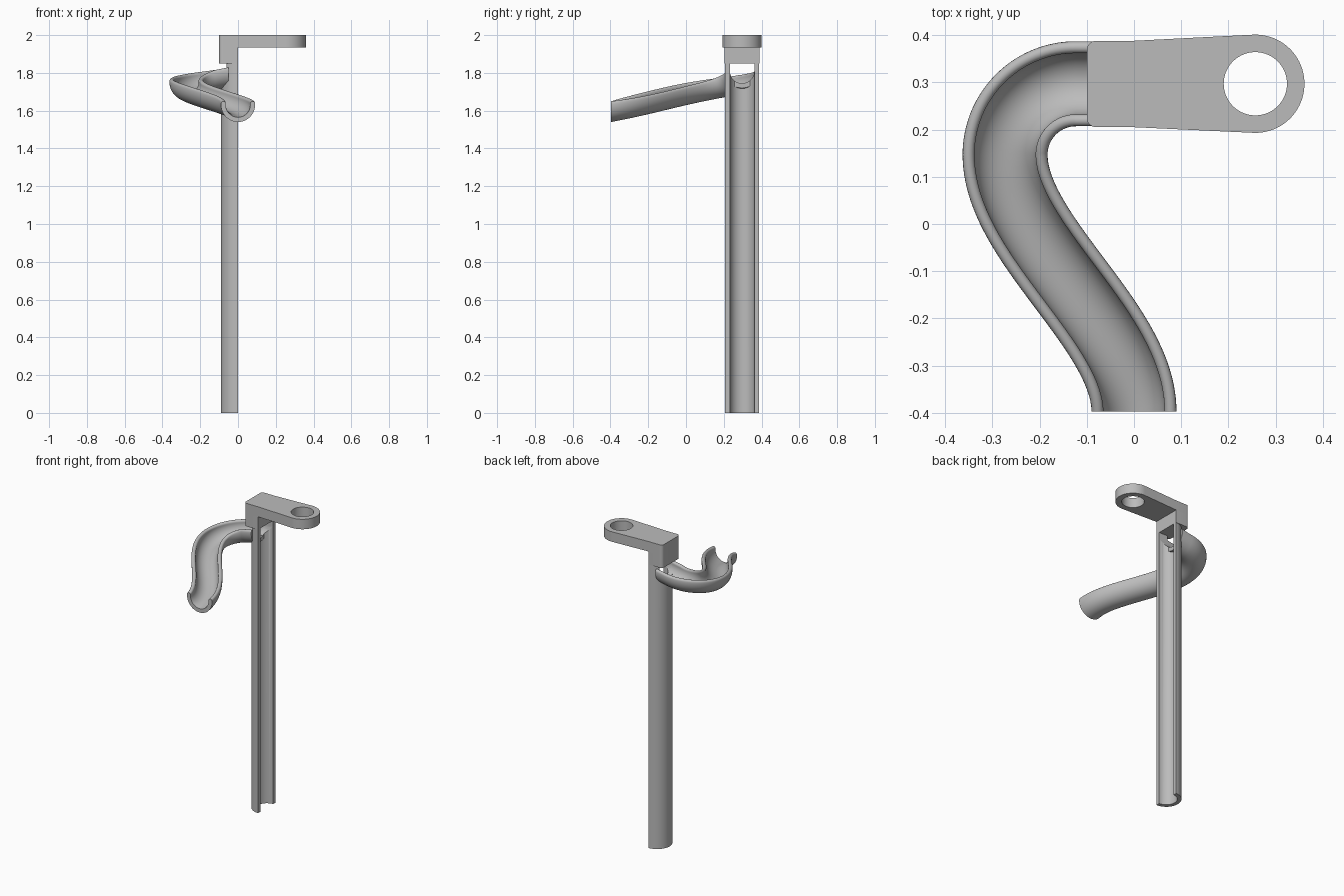
import bpy, bmesh
from math import sin, cos, pi, radians, asin
from mathutils import Vector
from mathutils.geometry import interpolate_bezier

cube = bpy.data.objects.get("Cube")
if cube:
    bpy.data.objects.remove(cube)

grey = bpy.data.materials.new("plain grey")
grey.use_nodes = True
tone = (0.5, 0.5, 0.5, 1)
grey.diffuse_color = tone
grey.node_tree.nodes["Principled BSDF"].inputs["Base Color"].default_value = tone

AXIS_Y = 0.297            # shared centre line of pole, bracket and chute start
OUTER, INNER = 0.09, 0.065


def arc(cx, cy, r, a, b, n):
    """Points on an arc, angles in degrees."""
    return [(cx + r * cos(radians(a + (b - a) * i / n)),
             cy + r * sin(radians(a + (b - a) * i / n))) for i in range(n + 1)]


def loft(name, rings, angle=35):
    """Skin a list of closed rings and cap both ends."""
    bm = bmesh.new()
    loops = [[bm.verts.new(p) for p in ring] for ring in rings]
    n = len(loops[0])
    for a, b in zip(loops, loops[1:]):
        for i in range(n):
            j = (i + 1) % n
            bm.faces.new((a[i], a[j], b[j], b[i]))
    bm.faces.new(loops[0][::-1])
    bm.faces.new(loops[-1])
    bmesh.ops.recalc_face_normals(bm, faces=bm.faces)
    mesh = bpy.data.meshes.new(name)
    bm.to_mesh(mesh)
    bm.free()
    mesh.materials.append(grey)
    ob = bpy.data.objects.new(name, mesh)
    bpy.context.collection.objects.link(ob)
    bpy.ops.object.select_all(action='DESELECT')
    ob.select_set(True)
    bpy.context.view_layer.objects.active = ob
    bpy.ops.object.shade_smooth_by_angle(angle=radians(angle))
    return ob


def prism(name, outline, z0, z1):
    return loft(name, [[(x, y, z) for x, y in outline] for z in (z0, z1)])


def cut(target, cutter):
    """Subtract the cutter from the target and remove it."""
    mod = target.modifiers.new("cut", 'BOOLEAN')
    mod.object, mod.solver = cutter, 'EXACT'
    bpy.ops.object.select_all(action='DESELECT')
    target.select_set(True)
    bpy.context.view_layer.objects.active = target
    bpy.ops.object.modifier_apply(modifier=mod.name)
    bpy.data.objects.remove(cutter)
    bpy.ops.object.shade_smooth_by_angle(angle=radians(35))


# Pole: tall half pipe, open towards +x
half_pipe = (arc(0, AXIS_Y, OUTER, 90, 270, 40)
             + arc(0, AXIS_Y, INNER, 270, 90, 40))
pole = prism("pole", half_pipe, 0, 1.85)

# Opening in the pole where the chute enters
slot = arc(AXIS_Y, 1.81, INNER, 180, 360, 24) + [(AXIS_Y + INNER, 1.9), (AXIS_Y - INNER, 1.9)]
cut(pole, loft("slot_cutter", [[(x, y, z) for y, z in slot] for x in (-0.2, 0.1)]))

# Bracket arm: rounded at the pole, tapering out to a ring
ring_x, ring_r = 0.257, 0.104
left, low, high, corner = -0.1, 0.205, 0.388, 0.02
outline = (arc(left + corner, high - corner, corner, 90, 180, 8)
           + arc(left + corner, low + corner, corner, 180, 270, 8)
           + [(0, low)]
           + arc(ring_x, AXIS_Y, ring_r, -93, 93, 48)
           + [(0, high)])
arm = prism("bracket_arm", outline, 1.935, 2.0)
cut(arm, prism("ring_cutter", arc(ring_x, AXIS_Y, 0.067, 0, 354.375, 63), 1.9, 2.1))

# Bracket block: joins the arm to the pole top
block = (arc(left + corner, high - corner, corner, 90, 180, 8)
         + arc(left + corner, low + corner, corner, 180, 270, 8)
         + [(0, low), (0, high)])
prism("bracket_block", block, 1.85, 1.935)

# Chute centre line: short run, quarter bend, then an S sweep
bend = 0.15
bend_x, bend_y = -0.123, AXIS_Y - bend
front_y, reach = -0.397, 0.18
path = [Vector((-0.05, AXIS_Y))]
path += [Vector(p) for p in arc(bend_x, bend_y, bend, 90, 180, 32)]
start, end = Vector((bend_x - bend, bend_y)), Vector((0, front_y))
path += [p.to_2d() for p in interpolate_bezier(
    start.to_3d(), (start - Vector((0, reach))).to_3d(),
    (end + Vector((0, reach))).to_3d(), end.to_3d(), 56)][1:]

# Chute profile: half pipe with rounded lips, slightly past half round
lip = (OUTER - INNER) / 2
mid = OUTER - lip
over = 5
lx, lz = mid * cos(radians(over)), mid * sin(radians(over))
profile = (arc(0, 0, OUTER, 180 - over, 360 + over, 36)
           + arc(lx, lz, lip, over, 180 + over, 10)[1:-1]
           + arc(0, 0, INNER, 360 + over, 180 - over, 36)
           + arc(-lx, lz, lip, -over, 180 - over, 10)[1:-1])

lengths = [0]
for a, b in zip(path, path[1:]):
    lengths.append(lengths[-1] + (b - a).length)
top_z, end_z = 1.81, 1.63
rings = []
for i, p in enumerate(path):
    if i == 0:
        t = Vector((-1, 0))
    elif i == len(path) - 1:
        t = Vector((0, -1))
    else:
        t = (path[i + 1] - path[i - 1]).normalized()
    side = Vector((-t.y, t.x))
    z = top_z + (end_z - top_z) * lengths[i] / lengths[-1]
    rings.append([(p.x + side.x * u, p.y + side.y * u, z + v) for u, v in profile])
loft("chute", rings)
